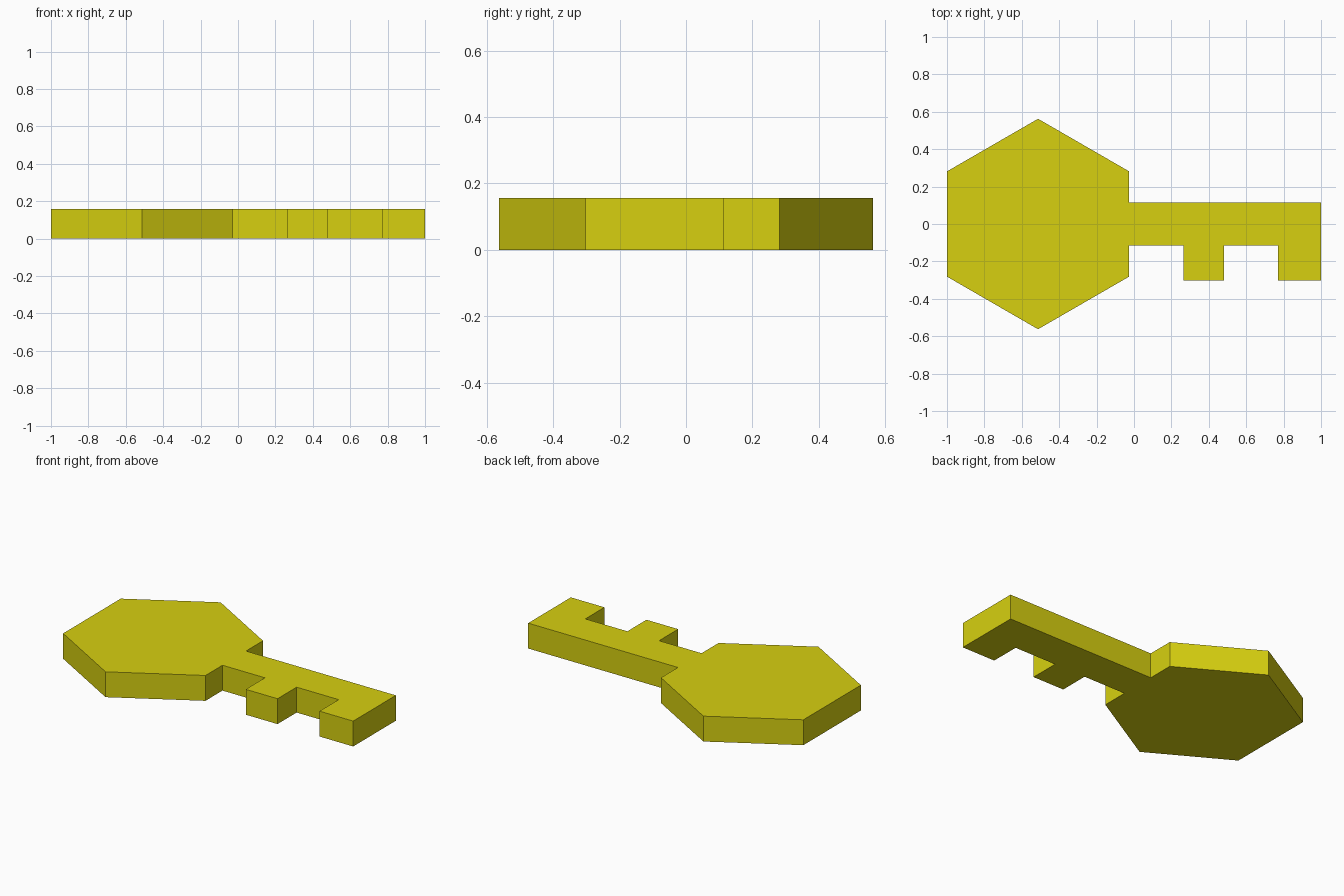
import bpy, bmesh
from math import cos, sin, radians

cube = bpy.data.objects.get("Cube")
if cube:
    bpy.data.objects.remove(cube, do_unlink=True)

THICKNESS = 0.157
BOW_X, BOW_RADIUS = -0.513, 0.5625
SHAFT_HALF = 0.115
TIP_X = 1.0
TOOTH_Y = -0.302
TEETH = [(0.265, 0.482), (0.77, TIP_X)]

# Yellow metal
yellow = bpy.data.materials.new("yellow")
yellow.use_nodes = True
color = (0.68, 0.63, 0.005, 1)
yellow.diffuse_color = color
yellow.node_tree.nodes["Principled BSDF"].inputs["Base Color"].default_value = color


def extrude_outline(name, outline, height, material):
    """Make a flat-faced solid standing on z = 0 from a closed outline."""
    bm = bmesh.new()
    base = bm.faces.new([bm.verts.new((x, y, 0)) for x, y in outline])
    extruded = bmesh.ops.extrude_face_region(bm, geom=[base], use_keep_orig=True)
    top = [v for v in extruded["geom"] if isinstance(v, bmesh.types.BMVert)]
    bmesh.ops.translate(bm, vec=(0, 0, height), verts=top)
    bmesh.ops.recalc_face_normals(bm, faces=bm.faces)
    mesh = bpy.data.meshes.new(name)
    bm.to_mesh(mesh)
    bm.free()
    mesh.materials.append(material)
    obj = bpy.data.objects.new(name, mesh)
    bpy.context.collection.objects.link(obj)
    return obj


# Hexagonal bow, counter-clockwise from its upper right corner to its lower right
outline = [(BOW_X + BOW_RADIUS * cos(radians(a)), BOW_RADIUS * sin(radians(a)))
           for a in range(30, 331, 60)]
bow_edge = outline[0][0]

# Lower side of the shaft, stepping out around each tooth
outline.append((bow_edge, -SHAFT_HALF))
for start, end in TEETH:
    outline += [(start, -SHAFT_HALF), (start, TOOTH_Y), (end, TOOTH_Y)]
    if end < TIP_X:
        outline.append((end, -SHAFT_HALF))

# Tip and straight upper side of the shaft
outline += [(TIP_X, SHAFT_HALF), (bow_edge, SHAFT_HALF)]

extrude_outline("key", outline, THICKNESS, yellow)
